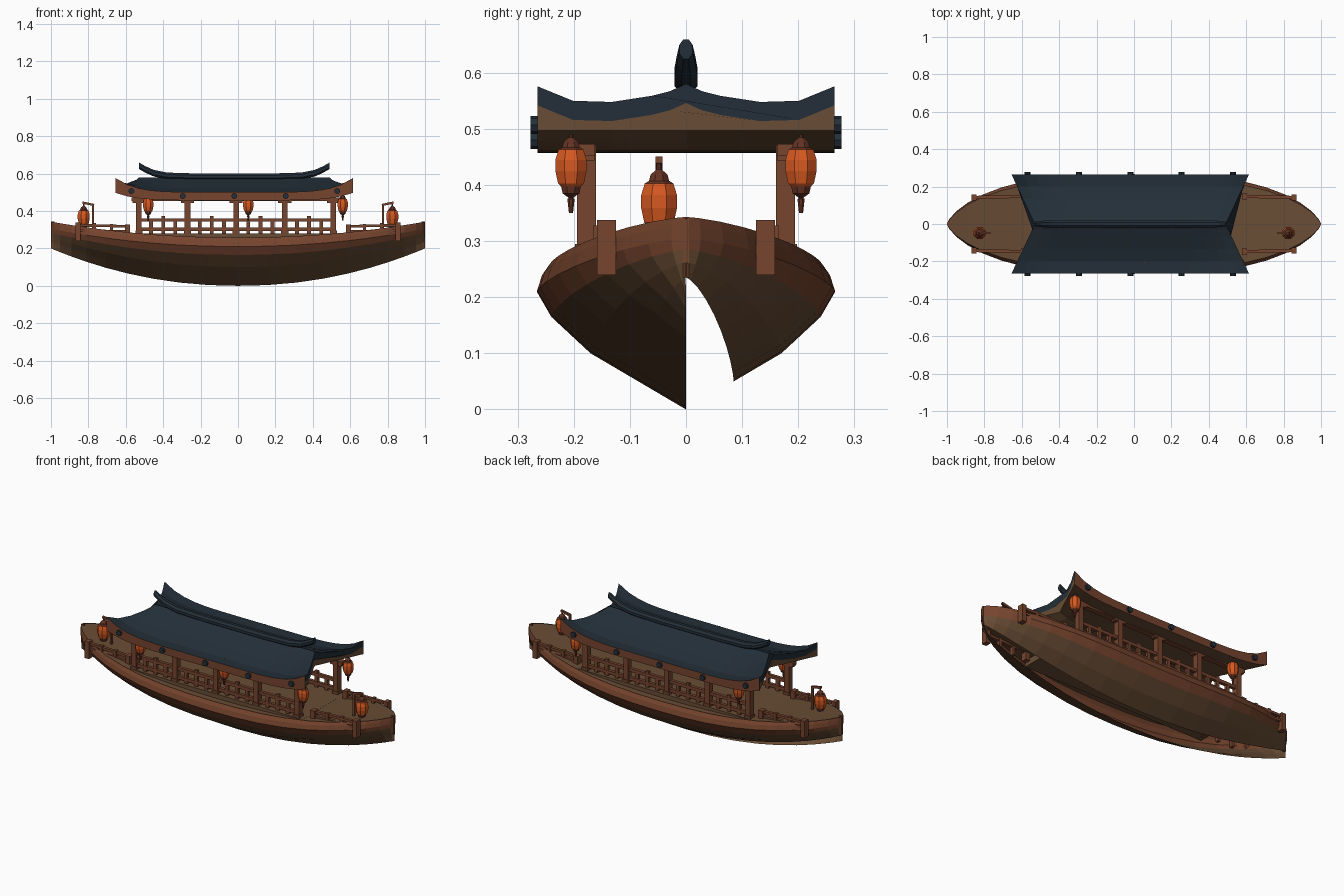
import bpy, bmesh, math
from mathutils import Vector

if "Cube" in bpy.data.objects:
    bpy.data.objects.remove(bpy.data.objects["Cube"], do_unlink=True)


def material(name, rgb):
    m = bpy.data.materials.new(name)
    m.use_nodes = True
    m.diffuse_color = (*rgb, 1)
    m.node_tree.nodes["Principled BSDF"].inputs["Base Color"].default_value = (*rgb, 1)
    return m


BROWN = material("brown planks", (0.14, 0.073, 0.035))
RED = material("red wood", (0.18, 0.058, 0.027))
BLUE = material("slate blue tiles", (0.017, 0.028, 0.04))
ORANGE = material("orange paper", (0.68, 0.10, 0.015))
TRIM = material("dark red trim", (0.13, 0.033, 0.017))
CX = -0.02  # centre of the cabin along the boat


def finish(name, bm, mats, rule=None):
    bmesh.ops.recalc_face_normals(bm, faces=bm.faces)
    bm.normal_update()
    if rule:
        for f in bm.faces:
            f.material_index = rule(f)
    me = bpy.data.meshes.new(name)
    bm.to_mesh(me)
    bm.free()
    for m in mats:
        me.materials.append(m)
    ob = bpy.data.objects.new(name, me)
    bpy.context.collection.objects.link(ob)
    return ob


def loft(name, rings, mats, closed=True, rule=None):
    """Skin a list of point rings; closed rings also get end caps."""
    bm = bmesh.new()
    vs = [[bm.verts.new(p) for p in r] for r in rings]
    n = len(vs[0])
    for a, b in zip(vs, vs[1:]):
        for i in range(n if closed else n - 1):
            j = (i + 1) % n
            bm.faces.new((a[i], a[j], b[j], b[i]))
    if closed:
        bm.faces.new(vs[0])
        bm.faces.new(vs[-1])
    return finish(name, bm, mats, rule)


def beam(name, p, q, w, h, mat=RED):
    """Square bar from p to q; w is sideways, h is the other way."""
    p, q = Vector(p), Vector(q)
    d = (q - p).normalized()
    side = d.cross(Vector((0, 0, 1))) if abs(d.z) < 0.9 else Vector((0, 1, 0))
    side.normalize()
    up = side.cross(d)
    corners = [side * w / 2 * a + up * h / 2 * b for a, b in ((1, 1), (-1, 1), (-1, -1), (1, -1))]
    return loft(name, [[e + c for c in corners] for e in (p, q)], [mat])


def lathe(name, x, y, z, profile, mats, rule=None, sides=8):
    rings = [[(x + r * math.cos(math.tau * (i + .5) / sides),
               y + r * math.sin(math.tau * (i + .5) / sides), z + h)
              for i in range(sides)] for r, h in profile]
    return loft(name, rings, mats, rule=rule)


# ---- hull: one section scaled along the length, keel strip open on the back
SECTION = [(0, 0, .2), (.085, .05, .235), (.17, .10, .262), (.24, .165, .285),
           (.266, .21, .305), (.257, .238, .328), (.243, .258, .343)]
STATIONS = [math.sin(math.pi / 2 * i / 10) for i in range(-10, 11)]


def width(x):
    return max((1 - abs(x) ** 3) ** 0.7, 0.008)


def lift(x, z0, z1, power=2.1):
    return z0 + (z1 - z0) * abs(x) ** power


def hull_ring(x, side, first):
    return [(x, side * y * width(x), lift(x, a, b)) for y, a, b in SECTION[first:]]


for label, side, first in (("front", -1, 0), ("back", 1, 1)):
    rings = [hull_ring(x, side, first) for x in STATIONS]
    hull = loft(label + "_hull_bottom", [r[:4 - first] for r in rings], [BROWN], closed=False)
    loft(label + "_hull_wale", [r[3 - first:] for r in rings], [RED], closed=False)

deck = loft("deck", [[(x, s * .243 * width(x), lift(x, .255, .34)) for s in (-1, 0, 1)]
                     for x in STATIONS], [BROWN], closed=False)
beam("cabin_platform", (-.61, 0, .262), (.55, 0, .262), .40, .036, BROWN)

# ---- roof: curved sheet with swept corners above a flat-bottomed body
ACROSS = [(0, .58), (.11, .567), (.23, .559), (.5, .548), (.76, .55), (1, .576)]
ACROSS = [(-v, z) for v, z in ACROSS[:0:-1]] + ACROSS
ALONG = [i / 10 for i in range(-10, 11)]


def roof_point(u, v, z):
    return (CX + u * (.51 + .125 * abs(v)), .265 * v, z)


def roof_top(u, v, z):
    return z - .075 * abs(v) ** 1.5 * (1 - abs(u) ** 6)


def roof_base(u):
    return .457 + .04 * abs(u) ** 6


tile_rings, body_rings = [], []
for u in ALONG:
    top = [roof_point(u, v, roof_top(u, v, z)) for v, z in ACROSS]
    low = [(x, y, z - .034) for x, y, z in top]
    base = [roof_point(u, v, roof_base(u)) for v, _ in ACROSS]
    tile_rings.append(top + low[::-1])
    body_rings.append(low + base[::-1])


def is_eave(f):
    return 1 if abs(f.normal.y) > .95 else 0


loft("roof_tiles", tile_rings, [BLUE, RED], rule=is_eave)
loft("roof_body", body_rings, [BROWN, RED], rule=is_eave)

# ridge with upturned tapering ends
RIDGE = [(.51, .642, .013), (.475, .622, .018), (.43, .602, .022), (.36, .588, .022), (.2, .583, .022)]
path = [(-a, z, r) for a, z, r in RIDGE] + RIDGE[::-1]
loft("ridge", [[(CX + a, r * math.cos(math.tau * (i + .5) / 8),
                 z + .019 * math.sin(math.tau * (i + .5) / 8)) for i in range(8)]
               for a, z, r in path], [BLUE])

# round tile ends along both eaves
for s in (-1, 1):
    for i in range(-2, 3):
        x, z = CX + .275 * i, .507 if abs(i) == 2 else .48
        loft("eave_tile_end", [[(x + .016 * math.cos(math.tau * k / 8), s * y,
                                 z + .016 * math.sin(math.tau * k / 8)) for k in range(8)]
                               for y in (.25, .277)], [BLUE])

# ---- cabin posts, brackets, beams and railings
POSTS = [-.01 + .26 * i for i in range(-2, 3)]
for s in (-1, 1):
    y = s * .177
    for x in POSTS:
        beam("cabin_post", (x, y, .25), (x, y, .47), .034, .03)
        beam("post_foot", (x, y, .26), (x, y, .295), .042, .038)
        beam("post_bracket", (x - .035, y, .452), (x + .035, y, .452), .03, .016)
    beam("eave_beam", (POSTS[0] - .04, y, .463), (POSTS[-1] + .04, y, .463), .03, .02)
    for z in (.302, .352):
        beam("cabin_rail", (POSTS[0], y, z), (POSTS[-1], y, z), .018, .018)
    for a, b in zip(POSTS, POSTS[1:]):
        for t in (.25, .5, .75):
            x = a + (b - a) * t
            top = .374 if t == .5 else .352
            beam("cabin_baluster", (x, y, .27), (x, y, top), .016, .02)

# ---- short fences on both end decks
for e in (-1, 1):
    for s in (-1, 1):
        def spot(t, z):
            return (e * (.59 + .265 * t), s * (.148 - .006 * t), z)
        for t in (0, .33, .67, 1):
            w = .034 if t in (0, 1) else .02
            beam("fence_post", spot(t, .24), spot(t, .328 + .01 * t), w, w * .8)
        for z in (.29, .318):
            beam("fence_rail", spot(-.04, z), spot(1.03, z + .006), .017, .014)

# ---- lanterns: trim rings above and below a paper body
LANTERN = [(.004, -.095), (.007, -.07), (.004, -.068), (.016, -.06), (.019, -.048), (.025, -.042),
           (.030, -.02), (.030, .0), (.024, .018), (.017, .022), (.014, .032), (.004, .04), (.004, .056)]


def lantern(name, x, y, z, scale=1.0, tassel=True):
    profile = [(r * scale, h * scale) for r, h in LANTERN[0 if tassel else 3:]]
    low, high = z - .046 * scale, z + .0195 * scale

    def paper(f):
        return 1 if low < f.calc_center_median().z < high else 0
    return lathe(name, x, y, z, profile, [TRIM, ORANGE], paper)


for s, spots in ((-1, (-.48, .055, .56)), (1, (-.48, .56))):
    for x in spots:
        lantern("eave_lantern", x, s * .205, .445)

# bow and stern lanterns on bent poles
for e in (-1, 1):
    y = -.048
    foot, tip = e * .775, e * .825
    beam("lantern_pole", (foot, y, .28), (foot, y, .438), .012, .012)
    beam("lantern_arm", (foot - e * .006, y, .432), (tip + e * .006, y, .445), .012, .012)
    lantern("pole_lantern", tip, y, .382, 1.15, False)
    # stem post closing each end of the hull
    beam("stem_post", (e * .99, 0, .235), (e * .99, 0, .343), .01, .018)
